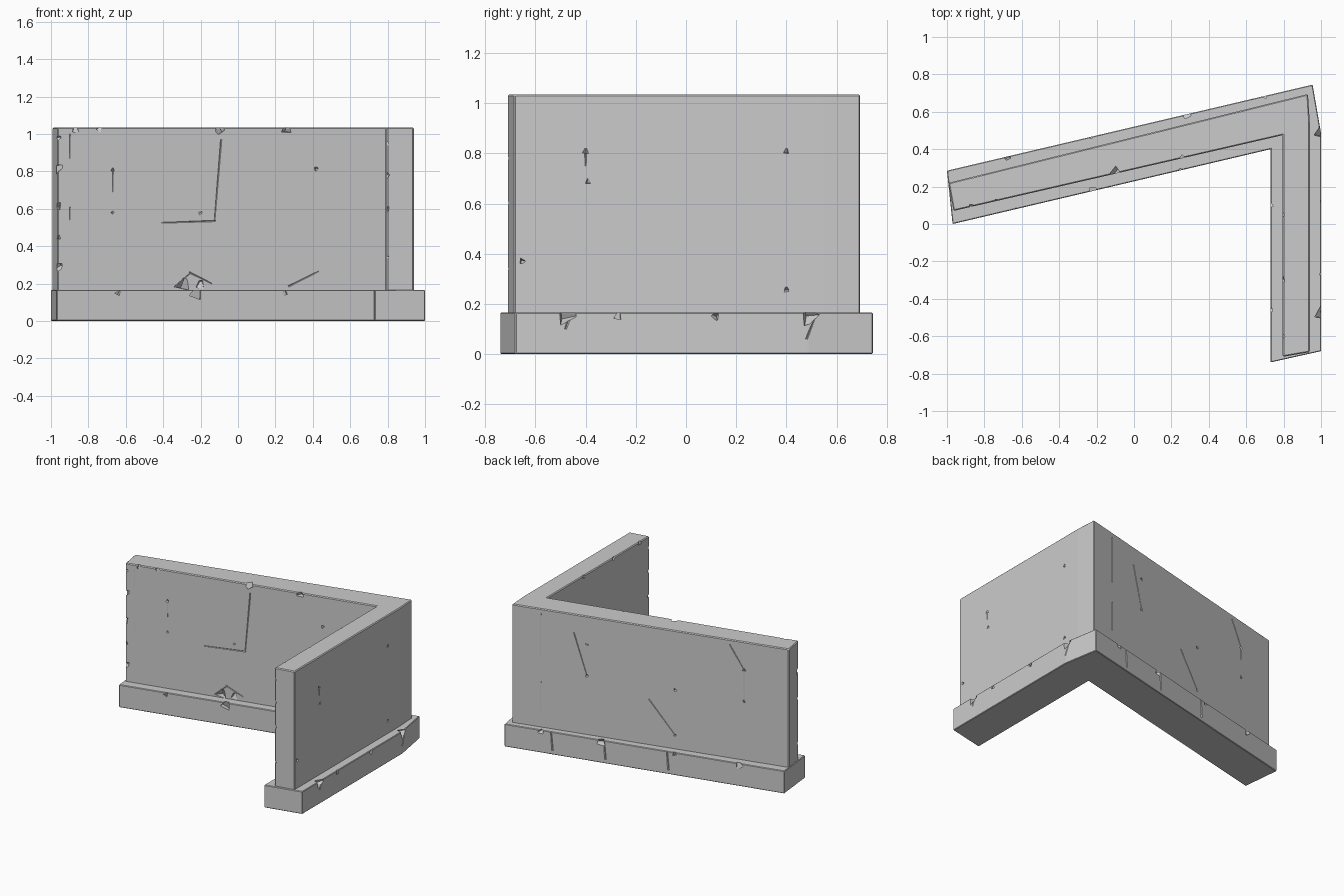
import bpy, bmesh, math, random
from mathutils import Vector, Matrix

if "Cube" in bpy.data.objects:
    bpy.data.objects.remove(bpy.data.objects["Cube"])

random.seed(4)

WALL_Z, TOP = 0.16, 1.035
SLOPE = math.atan(0.235)            # angle of the long arm


def prism(name, outline, z0, z1, bevel):
    bm = bmesh.new()
    face = bm.faces.new([bm.verts.new((x, y, z0)) for x, y in outline])
    up = bmesh.ops.extrude_face_region(bm, geom=[face])["geom"]
    bmesh.ops.translate(bm, vec=(0, 0, z1 - z0),
                        verts=[v for v in up if isinstance(v, bmesh.types.BMVert)])
    bmesh.ops.recalc_face_normals(bm, faces=bm.faces)
    bmesh.ops.bevel(bm, geom=bm.edges[:], offset=bevel, segments=1, affect='EDGES')
    me = bpy.data.meshes.new(name)
    bm.to_mesh(me)
    bm.free()
    ob = bpy.data.objects.new(name, me)
    bpy.context.collection.objects.link(ob)
    return ob


def chip(bm, p, size):
    # irregular stone chip, a randomly turned tetrahedron-like cone
    turn = Matrix.Rotation(random.uniform(0, 6.28), 4, Vector((random.random(), random.random(), 1)).normalized())
    bmesh.ops.create_cone(bm, segments=4, cap_ends=True, radius1=size, radius2=size * 0.3,
                          depth=size * 1.4, matrix=Matrix.Translation(p) @ turn)


def groove(bm, p, q, width=0.007):
    # thin crack running between two surface points
    p, q = Vector(p), Vector(q)
    m = Matrix.Translation((p + q) / 2) @ (q - p).to_track_quat('Z', 'Y').to_matrix().to_4x4()
    bmesh.ops.create_cone(bm, segments=4, cap_ends=True, radius1=width, radius2=width * 0.6,
                          depth=(q - p).length, matrix=m)


def carve(ob, bm):
    me = bpy.data.meshes.new("damage_cutter")
    bm.to_mesh(me)
    bm.free()
    cutter = bpy.data.objects.new("damage_cutter", me)
    bpy.context.collection.objects.link(cutter)
    cutter.hide_render = True
    mod = ob.modifiers.new("damage", 'BOOLEAN')
    mod.operation, mod.object, mod.solver = 'DIFFERENCE', cutter, 'EXACT'
    mod.use_self = True
    bpy.context.view_layer.objects.active = ob
    bpy.ops.object.modifier_apply(modifier=mod.name)
    bpy.data.objects.remove(cutter)


# points on the slanted faces of the long arm
def wall_front(x, z): return (x, 0.07 + 0.230 * (x + 0.965), z)
def wall_back(x, z): return (x, 0.22 + 0.247 * (x + 0.99), z)
def base_front(x, z): return (x, 0.235 * (x + 0.97), z)
def base_back(x, z): return (x, 0.285 + 0.235 * (x + 1), z)


# plinth
base = prism("base_plinth", [(-0.97, 0), (0.73, 0.40), (0.73, -0.74), (1.0, -0.68), (1.0, 0.485),
                             (0.955, 0.745), (-1.0, 0.285)], 0, 0.166, 0.004)
bm = bmesh.new()
for x, s in ((-0.64, 0.02), (-0.22, 0.045), (0.25, 0.02)):
    chip(bm, base_front(x, 0.155), s)
for x, s in ((-0.68, 0.035), (-0.23, 0.02), (0.28, 0.04), (0.7, 0.025)):
    chip(bm, base_back(x, 0.16), s)
for x in (-0.19, 0.25, 0.62):
    groove(bm, base_back(x, 0.03), base_back(x + 0.01, 0.17))
for y, s in ((-0.47, 0.045), (-0.27, 0.02), (0.12, 0.02), (0.5, 0.045)):
    chip(bm, (1.0, y, 0.155), s)
groove(bm, (1.0, -0.46, 0.16), (1.0, -0.48, 0.10))
groove(bm, (1.0, 0.52, 0.16), (1.0, 0.48, 0.06))
for y in (-0.46, 0.1):
    chip(bm, (0.73, y, 0.16), 0.025)
carve(base, bm)

# bent upright wall
wall = prism("corner_wall", [(-0.965, 0.07), (0.795, 0.475), (0.795, -0.71), (0.94, -0.685),
                             (0.94, 0.54), (0.93, 0.695), (-0.992, 0.22)], WALL_Z, TOP, 0.006)
bm = bmesh.new()
# chips along the front top edge, left corner and foot
for x, s in ((-0.87, 0.025), (-0.74, 0.02), (-0.09, 0.035), (0.26, 0.03)):
    chip(bm, wall_front(x, TOP - 0.005), s)
for z, s in ((0.29, 0.035), (0.45, 0.015), (0.62, 0.025), (0.82, 0.035), (0.98, 0.02)):
    chip(bm, wall_front(-0.96, z), s)
for x, s in ((-0.29, 0.04), (-0.2, 0.03)):
    chip(bm, wall_front(x, 0.20), s)
# pits
for x, z in ((-0.67, 0.81), (-0.67, 0.58), (-0.2, 0.58), (0.42, 0.815)):
    chip(bm, wall_front(x, z), 0.014)
for x, z in ((0.41, 0.83), (0.41, 0.6), (-0.2, 0.6), (-0.2, 0.27), (-0.68, 0.83), (-0.68, 0.6)):
    chip(bm, wall_back(x, z), 0.014)
for y, z in ((-0.4, 0.81), (-0.39, 0.69), (0.4, 0.81), (-0.65, 0.37), (0.4, 0.26)):
    chip(bm, (0.94, y, z), 0.014)
for z, s in ((0.34, 0.015), (0.6, 0.02), (0.78, 0.025), (0.95, 0.015)):
    chip(bm, (0.797, -0.705, z), s)
for y in (-0.6, -0.3, 0.05):
    chip(bm, (0.795, y, TOP - 0.005), 0.02)
# cracks
for a, b in (((-0.09, 0.97), (-0.125, 0.54)), ((-0.12, 0.535), (-0.41, 0.525)),
             ((-0.9, 1.0), (-0.9, 0.87)), ((-0.9, 0.61), (-0.9, 0.54)),
             ((-0.67, 0.8), (-0.67, 0.69)), ((0.27, 0.185), (0.43, 0.265)),
             ((-0.26, 0.26), (-0.14, 0.2)), ((-0.34, 0.18), (-0.25, 0.26))):
    groove(bm, wall_front(*a), wall_front(*b), 0.004)
for a, b in (((0.73, 1.0), (0.73, 0.65)), ((0.73, 0.5), (0.73, 0.28)),
             ((0.5, 0.9), (0.41, 0.6)), ((-0.02, 0.5), (-0.2, 0.27)),
             ((-0.58, 1.0), (-0.68, 0.83)), ((-0.68, 0.83), (-0.68, 0.6))):
    groove(bm, wall_back(*a), wall_back(*b), 0.004)
groove(bm, (0.94, -0.4, 0.81), (0.94, -0.4, 0.75), 0.004)
carve(wall, bm)
